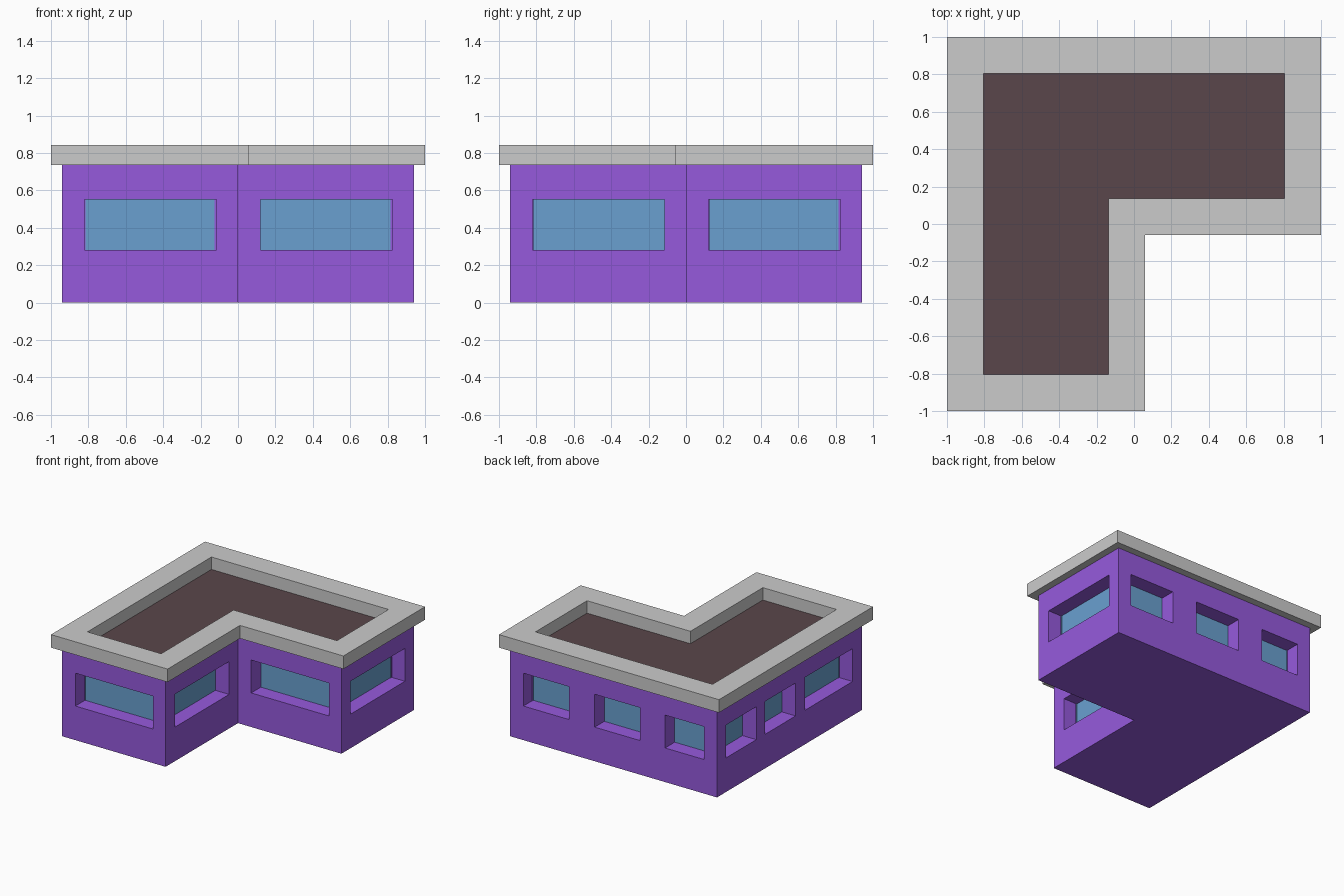
import bpy, bmesh
from mathutils import Vector

if "Cube" in bpy.data.objects:
    bpy.data.objects.remove(bpy.data.objects["Cube"])

W, O, I = 0.94, 1.0, 0.805          # wall face, roof rim outside, roof rim inside
WALL_TOP, ROOF_Z, RIM_TOP = 0.74, 0.74, 0.842
SILL, HEAD, DEPTH = 0.28, 0.55, 0.125


def material(name, rgb):
    m = bpy.data.materials.new(name)
    m.diffuse_color = (*rgb, 1)
    m.use_nodes = True
    m.node_tree.nodes["Principled BSDF"].inputs["Base Color"].default_value = m.diffuse_color
    return m


def l_outline(e, c):
    """L-shaped loop, counter-clockwise: outer extent e, inner corner (c, -c)."""
    return [(-e, -e), (c, -e), (c, -c), (e, -c), (e, e), (-e, e)]


def finish(name, bm, mat=None):
    bmesh.ops.remove_doubles(bm, verts=bm.verts, dist=1e-5)
    me = bpy.data.meshes.new(name)
    bm.to_mesh(me)
    bm.free()
    ob = bpy.data.objects.new(name, me)
    bpy.context.collection.objects.link(ob)
    if mat:
        me.materials.append(mat)
    return ob


def quad(bm, *pts):
    bm.faces.new([bm.verts.new(p) for p in pts])


purple = material("wall_paint", (0.305, 0.102, 0.72))
blue = material("glass", (0.144, 0.352, 0.631))
brown = material("roof_felt", (0.102, 0.061, 0.069))

walls, glass = bmesh.new(), bmesh.new()
loop = l_outline(W, 0)

# Window spans for each wall, as distances along the wall from its start
wide = [(0.12, 0.825)]
spans = [wide, wide, wide, wide,
         [(0.12, 0.533), (0.768, 1.18), (1.408, 1.76)],      # back wall
         [(0.12, 0.51), (0.62, 1.02), (1.14, 1.76)]]         # left wall

# Walls with recessed windows
for i, wins in enumerate(spans):
    a, b = Vector((*loop[i], 0)), Vector((*loop[(i + 1) % 6], 0))
    along = (b - a).normalized()
    inward = Vector((-along.y, along.x, 0))

    def P(u, z, d=0):
        return a + along * u + inward * d + Vector((0, 0, z))

    cols = [0] + [u for w in wins for u in w] + [(b - a).length]
    rows = [0, SILL, HEAD, WALL_TOP]
    for c, (u0, u1) in enumerate(zip(cols, cols[1:])):
        for r, (z0, z1) in enumerate(zip(rows, rows[1:])):
            if c % 2 == 0 or r != 1:
                quad(walls, P(u0, z0), P(u1, z0), P(u1, z1), P(u0, z1))
                continue
            # reveals, then the pane at the back of the recess
            ring = [(u0, z0), (u1, z0), (u1, z1), (u0, z1)]
            for k in range(4):
                p, q = ring[k], ring[(k + 1) % 4]
                quad(walls, P(*p), P(*q), P(*q, DEPTH), P(*p, DEPTH))
            quad(glass, *[P(*p, DEPTH) for p in ring])

# Underside of the building
quad_pts = [walls.verts.new((x, y, 0)) for x, y in reversed(loop)]
walls.faces.new(quad_pts)
finish("walls", walls, purple)
finish("window_panes", glass, blue)

# Roof deck inside the rim
deck = bmesh.new()
deck.faces.new([deck.verts.new((x, y, ROOF_Z)) for x, y in l_outline(I, 0.06 - 0.195)])
finish("roof_deck", deck, brown)

# Overhanging roof rim
rim = bmesh.new()
outer, inner = l_outline(O, 0.06), l_outline(I, 0.06 - 0.195)
for i in range(6):
    j = (i + 1) % 6
    section = [(outer, 0.735), (outer, RIM_TOP), (inner, RIM_TOP), (inner, 0.735)]
    for k in range(4):
        (l0, z0), (l1, z1) = section[k], section[(k + 1) % 4]
        quad(rim, (*l0[i], z0), (*l0[j], z0), (*l1[j], z1), (*l1[i], z1))
bmesh.ops.remove_doubles(rim, verts=rim.verts, dist=1e-5)
bmesh.ops.recalc_face_normals(rim, faces=rim.faces)
finish("roof_rim", rim)
